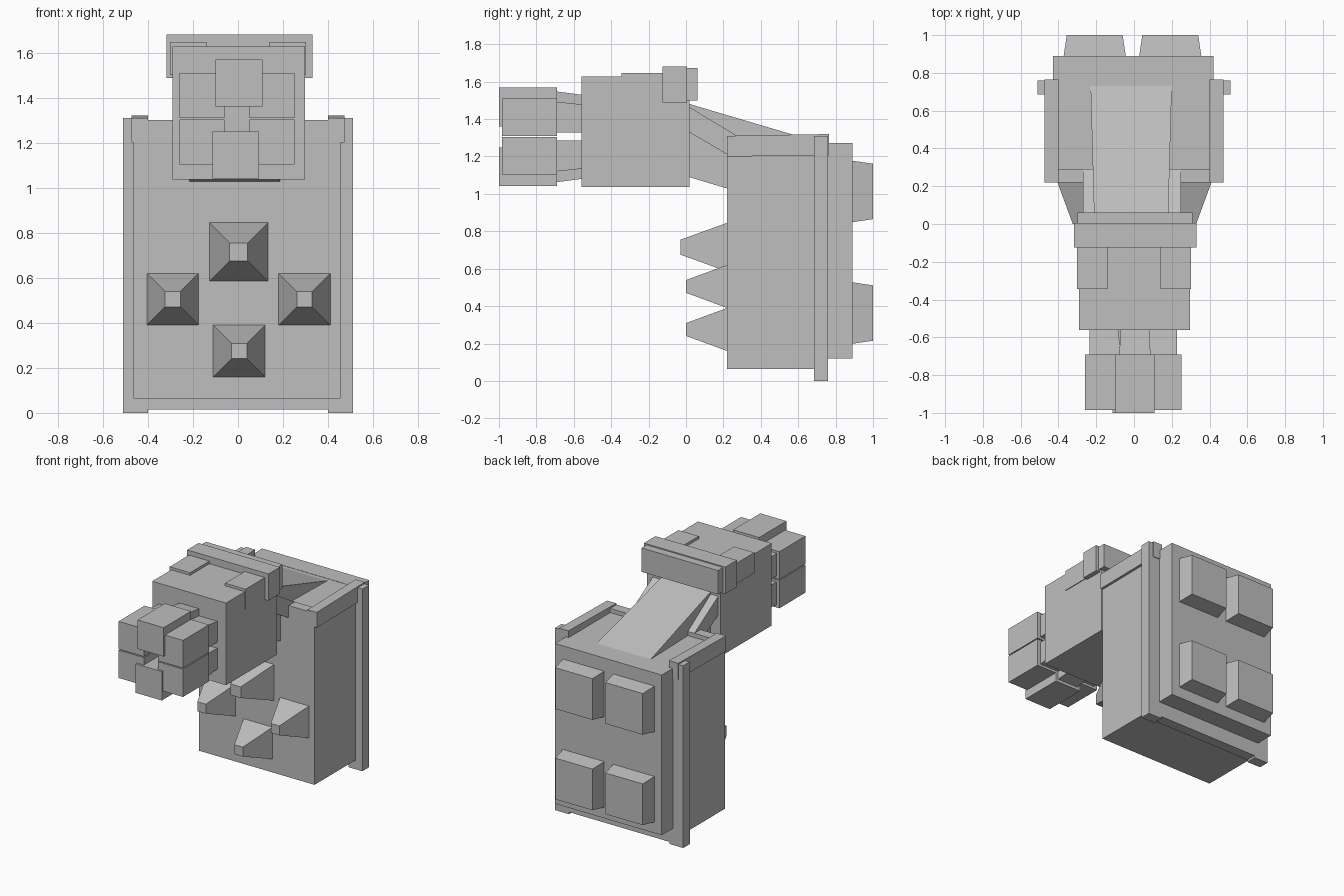
import bpy

cube = bpy.data.objects.get("Cube")
if cube:
    bpy.data.objects.remove(cube, do_unlink=True)

grey = bpy.data.materials.new("plain_grey")
grey.use_nodes = True
colour = (0.52, 0.52, 0.52, 1)
grey.diffuse_color = colour
grey.node_tree.nodes["Principled BSDF"].inputs["Base Color"].default_value = colour


def loft(name, y0, front, y1, back=None):
    """Solid between two rectangles (x0, x1, z0, z1) at depths y0 and y1."""
    verts = []
    for y, (xa, xb, za, zb) in ((y0, front), (y1, back or front)):
        verts += [(xa, y, za), (xb, y, za), (xb, y, zb), (xa, y, zb)]
    faces = [(0, 1, 2, 3), (7, 6, 5, 4)]
    faces += [(i, i + 4, (i + 1) % 4 + 4, (i + 1) % 4) for i in range(4)]
    mesh = bpy.data.meshes.new(name)
    mesh.from_pydata(verts, [], faces)
    mesh.materials.append(grey)
    mesh.update()
    obj = bpy.data.objects.new(name, mesh)
    bpy.context.collection.objects.link(obj)
    return obj


def rect(x, z, half, half_z=None):
    h = half if half_z is None else half_z
    return (x - half, x + half, z - h, z + h)


def pair(name, y0, front, y1, back=None):
    """The same loft on both sides of the centre."""
    def flip(r):
        return (-r[1], -r[0], r[2], r[3]) if r else None
    loft("left_" + name, y0, front, y1, back)
    loft("right_" + name, y0, flip(front), y1, flip(back))


# Upright body, back plate and edge strips
loft("body", 0.22, (-0.465, 0.455, 0.065, 1.27), 0.69)
loft("middle_plate", 0.685, (-0.42, 0.42, 0.015, 1.27), 0.76)
loft("back_plate", 0.755, (-0.43, 0.42, 0.12, 1.272), 0.89)
pair("edge_strip", 0.685, (0.40, 0.51, 0, 1.31), 0.76)

# Raised rails with inward lips on top of the body
pair("top_rail", 0.22, (0.40, 0.473, 1.2, 1.31), 0.765, (0.40, 0.473, 1.205, 1.32))
pair("front_lip", 0.219, (0.17, 0.44, 1.2, 1.30), 0.29)

# Blunt spikes on the front
for name, x, z, base, tip, y in (("upper", 0.003, 0.715, 0.132, 0.04, -0.03),
                                 ("right", -0.29, 0.505, 0.117, 0.034, 0),
                                 ("left", 0.295, 0.505, 0.117, 0.034, 0),
                                 ("lower", 0.005, 0.275, 0.117, 0.034, 0)):
    loft(name + "_spike", y, rect(x, z, tip), 0.225, rect(x, z, base))

# Four tapered pads on the back
for row, z in (("upper", 1.013), ("lower", 0.363)):
    for side, x in (("right", -0.208), ("left", 0.192)):
        loft(f"{row}_{side}_pad", 0.885, rect(x, z, 0.165), 1.0, rect(x, z, 0.148))

# Sloping neck and its side struts
loft("neck", 0.0, (-0.21, 0.18, 1.095, 1.486), 0.73, (-0.23, 0.2, 0.875, 1.27))
for side, x in (("right", -0.235), ("left", 0.215)):
    loft(side + "_strut", 0.0, (x - 0.035, x + 0.035, 1.34, 1.475),
         0.29, (x - 0.035, x + 0.035, 1.17, 1.30))

# Head block, brow plates and collar
loft("head", -0.56, (-0.29, 0.297, 1.037, 1.628), 0.02)
pair("brow_plate", -0.345, (0.14, 0.302, 1.5, 1.647), -0.11)
loft("collar", -0.125, (-0.317, 0.33, 1.488, 1.68), 0.005)
loft("collar_back", 0.0, (-0.298, 0.31, 1.5, 1.672), 0.062)

# Six block jaws on tapered stems
for name, x, z, y in (("top", 0.005, 1.465, -1.0), ("bottom", -0.01, 1.145, -1.0),
                      ("upper_right", -0.16, 1.41, -0.985), ("upper_left", 0.152, 1.41, -0.985),
                      ("lower_right", -0.16, 1.203, -0.985), ("lower_left", 0.152, 1.203, -0.985)):
    loft(name + "_jaw", y, rect(x, z, 0.104 if y == -1.0 else 0.1), -0.69)
    loft(name + "_stem", -0.695, rect(x * 0.95, z, 0.083), -0.55,
         rect(x, 1.305 + (z - 1.305) * 0.93, 0.075))
